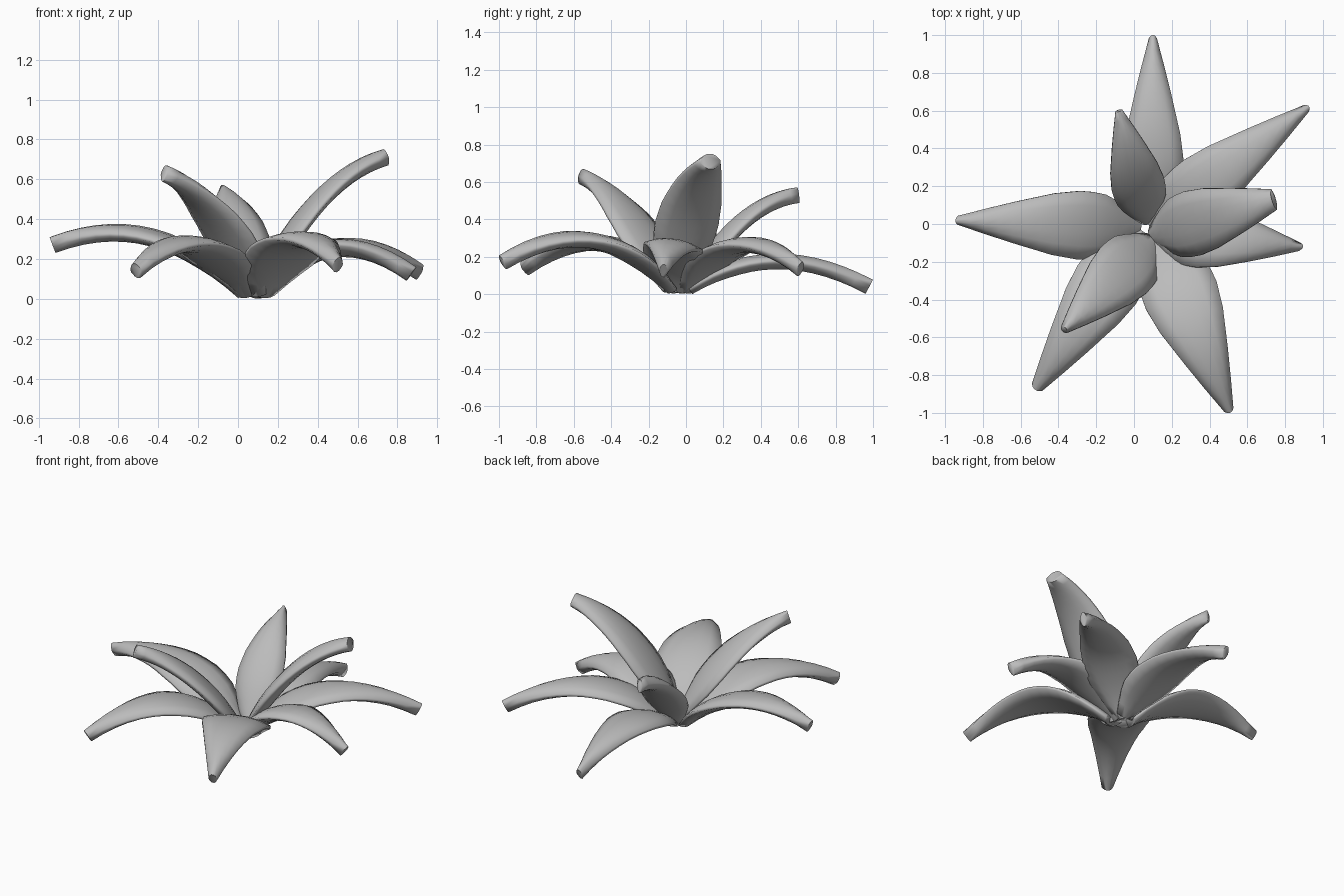
import bpy, bmesh, math
from mathutils import Vector, Matrix

cube = bpy.data.objects.get("Cube")
if cube:
    bpy.data.objects.remove(cube)

mat = bpy.data.materials.new("leaf_grey")
mat.use_nodes = True
grey = (0.5, 0.5, 0.5, 1)
mat.diffuse_color = grey
mat.node_tree.nodes["Principled BSDF"].inputs["Base Color"].default_value = grey

# Leaf outline: position along the leaf, share of full width
OUTLINE = [(0, 0.3), (0.1, 0.62), (0.2, 0.9), (0.33, 1), (0.5, 0.88),
           (0.7, 0.61), (0.85, 0.38), (1, 0.13)]
# Lens cross-section: share of width, share of thickness
HALF = [(0.5, 0.1), (0.3, 0.38), (0.12, 0.5)]
TOP = HALF + [(-u, v) for u, v in reversed(HALF)]
SECTION = TOP + [(u, -v) for u, v in reversed(TOP)]


def outline_width(t):
    for (a, wa), (b, wb) in zip(OUTLINE, OUTLINE[1:]):
        if t <= b:
            return wa + (wb - wa) * (t - a) / (b - a)
    return OUTLINE[-1][1]


def leaf(name, tip, arch, width, roll=0, base=(0.06, -0.02), blunt=0,
         thick=0.084, steps=14):
    """Sweep the section along an arched path from the centre to the tip."""
    tip = Vector(tip)
    root = Vector((base[0], base[1], 0.022))
    out = Vector((tip.x - root.x, tip.y - root.y, 0)).normalized()
    start = root + out * 0.04
    bend = start.lerp(tip, 0.45)
    bend.z = arch
    bm = bmesh.new()
    rings = []
    for i in range(steps + 1):
        t = i / steps
        point = start * (1 - t) ** 2 + bend * 2 * t * (1 - t) + tip * t * t
        along = ((bend - start) * (1 - t) + (tip - bend) * t).normalized()
        side = Vector((out.y, -out.x, 0))
        side = Matrix.Rotation(math.radians(roll), 3, along) @ side
        up = side.cross(along)
        w = width * outline_width(t) + blunt * t
        d = thick * (0.6 + 0.4 * min(1, t * 4))
        rings.append([bm.verts.new(point + side * u * w + up * v * d)
                      for u, v in SECTION])
    n = len(SECTION)
    for r, s in zip(rings, rings[1:]):
        for k in range(n):
            bm.faces.new((r[k], r[(k + 1) % n], s[(k + 1) % n], s[k]))
    bm.faces.new(rings[0])
    bm.faces.new(rings[-1])
    bmesh.ops.recalc_face_normals(bm, faces=bm.faces)
    mesh = bpy.data.meshes.new(name)
    bm.to_mesh(mesh)
    bm.free()
    mesh.materials.append(mat)
    obj = bpy.data.objects.new(name, mesh)
    bpy.context.collection.objects.link(obj)
    bpy.ops.object.select_all(action="DESELECT")
    obj.select_set(True)
    bpy.context.view_layer.objects.active = obj
    bpy.ops.object.shade_smooth_by_angle(angle=math.radians(80))


# Low, drooping outer leaves
leaf("back_leaf", (0.10, 0.98, 0.04), 0.32, 0.33, base=(0.1, -0.02))
leaf("back_left_leaf", (0.91, 0.61, 0.135), 0.44, 0.34)
leaf("left_leaf", (0.87, -0.12, 0.125), 0.43, 0.36, roll=-7)
leaf("front_left_leaf", (0.50, -0.98, 0.17), 0.48, 0.41, roll=-3,
     base=(0.11, -0.04))
leaf("front_right_leaf", (-0.51, -0.86, 0.14), 0.46, 0.37, blunt=0.02)
leaf("right_leaf", (-0.93, 0.02, 0.27), 0.47, 0.37, roll=-5)

# Raised inner leaves
leaf("upper_left_leaf", (0.74, 0.13, 0.71), 0.61, 0.33, roll=-2,
     base=(0.06, -0.07), blunt=0.07)
leaf("upper_front_leaf", (-0.37, -0.56, 0.63), 0.52, 0.35, base=(0.13, -0.06))
leaf("upper_back_leaf", (-0.08, 0.6, 0.53), 0.49, 0.29, base=(0.08, -0.02))
